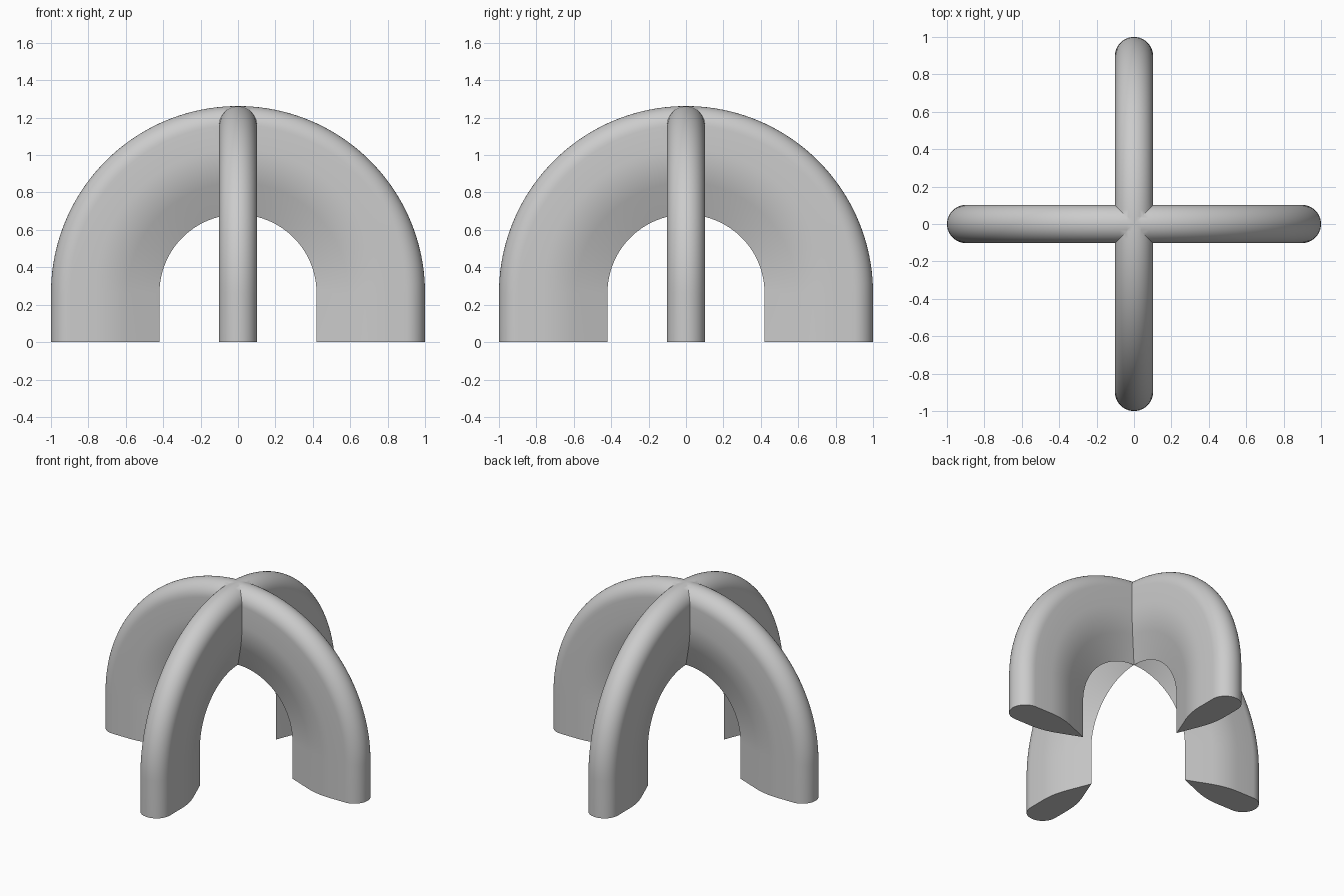
import bpy, bmesh
from math import sin, cos, pi, radians
from mathutils import Matrix, Vector

cube = bpy.data.objects.get("Cube")
if cube:
    bpy.data.objects.remove(cube, do_unlink=True)

OUTER, INNER, HALF_WIDTH, SPRING = 1.0, 0.42, 0.102, 0.262
ARC_STEPS, NOSE_STEPS, BEND_STEPS = 40, 10, 8


def half_section():
    """One side of the teardrop section: (radius, half width) from outer nose to inner tip."""
    pts = []
    for i in range(NOSE_STEPS + 1):
        a = pi / 2 * i / NOSE_STEPS
        pts.append((OUTER - HALF_WIDTH * (1 - cos(a)), HALF_WIDTH * sin(a)))
    # soft bend from the flat cheek into the straight taper
    start, ctrl, end = (Vector(p) for p in ((0.77, HALF_WIDTH), (0.68, HALF_WIDTH), (0.59, 0.068)))
    for i in range(BEND_STEPS + 1):
        t = i / BEND_STEPS
        pts.append(tuple(start * (1 - t) ** 2 + ctrl * 2 * t * (1 - t) + end * t * t))
    pts.append((INNER, 0.0))
    return pts


half = half_section()
section = half + [(r, -w) for r, w in reversed(half[1:-1])]

# One leg: sweep the section from the crown down to the ground
bm = bmesh.new()
rows = []
for i in range(ARC_STEPS + 1):
    a = pi / 2 * (1 - i / ARC_STEPS)
    rows.append([bm.verts.new((r * cos(a), w, SPRING + r * sin(a))) for r, w in section])
rows.append([bm.verts.new((r, w, 0)) for r, w in section])
n = len(section)
for top, low in zip(rows, rows[1:]):
    for j in range(n):
        k = (j + 1) % n
        bm.faces.new((top[j], top[k], low[k], low[j]))
bm.faces.new(rows[-1])

# Mitre the crown so the four legs meet cleanly
for side in (1, -1):
    bmesh.ops.bisect_plane(bm, geom=bm.verts[:] + bm.edges[:] + bm.faces[:], dist=1e-6,
                           plane_co=(0, 0, 0), plane_no=(-1, side, 0), clear_outer=True)

# Repeat the leg around the vertical axis and weld the seams
leg = bm.verts[:] + bm.edges[:] + bm.faces[:]
for q in range(1, 4):
    copy = bmesh.ops.duplicate(bm, geom=leg)["geom"]
    bmesh.ops.rotate(bm, verts=[v for v in copy if isinstance(v, bmesh.types.BMVert)],
                     cent=(0, 0, 0), matrix=Matrix.Rotation(q * pi / 2, 3, 'Z'))
bmesh.ops.remove_doubles(bm, verts=bm.verts[:], dist=1e-4)
bmesh.ops.recalc_face_normals(bm, faces=bm.faces[:])

mesh = bpy.data.meshes.new("crossed_arches")
bm.to_mesh(mesh)
bm.free()
arches = bpy.data.objects.new("crossed_arches", mesh)
bpy.context.collection.objects.link(arches)

# Plain grey finish
grey = bpy.data.materials.new("light grey")
grey.use_nodes = True
colour = (0.6, 0.6, 0.6, 1)
grey.diffuse_color = colour
grey.node_tree.nodes["Principled BSDF"].inputs["Base Color"].default_value = colour
mesh.materials.append(grey)

bpy.ops.object.select_all(action='DESELECT')
arches.select_set(True)
bpy.context.view_layer.objects.active = arches
bpy.ops.object.shade_smooth_by_angle(angle=radians(30))
